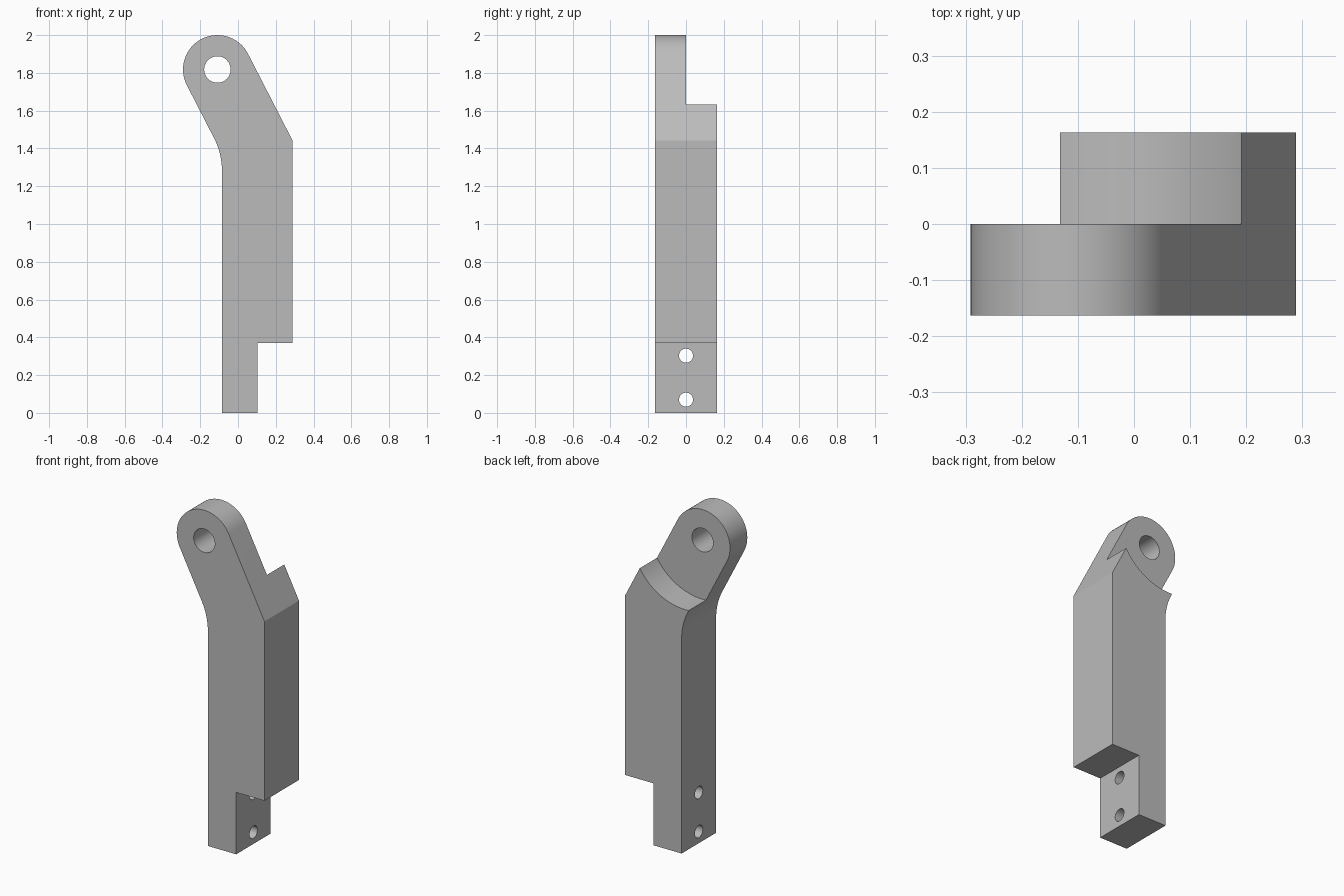
import bpy, bmesh
from math import cos, sin, tan, radians, pi
from mathutils import Matrix, Vector

cube = bpy.data.objects.get("Cube")
if cube:
    bpy.data.objects.remove(cube, do_unlink=True)

HALF = 0.163                       # half thickness along y
EYE = Vector((-0.109, 1.818))      # centre of the pivot eye (x, z)
R = 0.182                          # rounded end radius
LEAN = radians(27.2)               # lean of the upper arm
BACK, FRONT, TONGUE = -0.085, 0.289, 0.102
STEP = 0.37

grey = bpy.data.materials.new("plain grey")
grey.use_nodes = True
colour = (0.5, 0.5, 0.5, 1)
grey.diffuse_color = colour
grey.node_tree.nodes["Principled BSDF"].inputs["Base Color"].default_value = colour


def arc(centre, radius, start, end, steps):
    return [(centre[0] + radius * cos(start + (end - start) * i / steps),
             centre[1] + radius * sin(start + (end - start) * i / steps))
            for i in range(steps + 1)]


def add_object(name, bm):
    bmesh.ops.recalc_face_normals(bm, faces=bm.faces)
    mesh = bpy.data.meshes.new(name)
    bm.to_mesh(mesh)
    bm.free()
    mesh.materials.append(grey)
    obj = bpy.data.objects.new(name, mesh)
    bpy.context.collection.objects.link(obj)
    return obj


def cylinder(name, radius, depth, centre, axis):
    bm = bmesh.new()
    turn = Vector(axis).to_track_quat('Z', 'Y').to_matrix().to_4x4()
    bmesh.ops.create_cone(bm, cap_ends=True, segments=96, radius1=radius,
                          radius2=radius, depth=depth,
                          matrix=Matrix.Translation(centre) @ turn)
    return add_object(name, bm)


# Side profile: stepped foot, straight shank, leaning arm with a round end
tip = EYE + R * Vector((cos(LEAN), sin(LEAN)))
knee_z = tip.y - (FRONT - tip.x) / tan(LEAN)
low = EYE - R * Vector((cos(LEAN), sin(LEAN)))
bend_z = low.y - (BACK - low.x) / tan(LEAN)
bend_r = 0.375
bend_centre = (BACK - bend_r, bend_z - bend_r * tan(LEAN / 2))
profile = [(BACK, 0), (TONGUE, 0), (TONGUE, STEP), (FRONT, STEP), (FRONT, knee_z)]
profile += arc(EYE, R, LEAN, LEAN + pi, 48)
profile += arc(bend_centre, bend_r, LEAN, 0, 14)

bm = bmesh.new()
face = bm.faces.new([bm.verts.new((x, -HALF, z)) for x, z in profile])
new = bmesh.ops.extrude_face_region(bm, geom=[face])["geom"]
bmesh.ops.translate(bm, vec=(0, 2 * HALF, 0),
                    verts=[v for v in new if isinstance(v, bmesh.types.BMVert)])
arm = add_object("lever_arm", bm)

# Round relief behind the eye, the eye hole and two bolt holes through the foot
cutters = [
    cylinder("relief_cutter", 0.354, 0.4, (EYE.x, 0.2, EYE.y), (0, 1, 0)),
    cylinder("eye_cutter", 0.07, 1, (EYE.x, 0, EYE.y), (0, 1, 0)),
]
for z in (0.07, 0.303):
    cutters.append(cylinder("bolt_cutter", 0.037, 1, (0, 0, z), (1, 0, 0)))

for cutter in cutters:
    cutter.hide_render = True
    mod = arm.modifiers.new(cutter.name, 'BOOLEAN')
    mod.operation = 'DIFFERENCE'
    mod.solver = 'EXACT'
    mod.object = cutter

# Bake the cuts and drop the cutters
deps = bpy.context.evaluated_depsgraph_get()
baked = bpy.data.meshes.new_from_object(arm.evaluated_get(deps))
arm.modifiers.clear()
arm.data = baked
baked.name = "lever_arm"
for cutter in cutters:
    bpy.data.objects.remove(cutter, do_unlink=True)

bpy.ops.object.select_all(action='DESELECT')
arm.select_set(True)
bpy.context.view_layer.objects.active = arm
bpy.ops.object.shade_smooth_by_angle(angle=radians(25))
